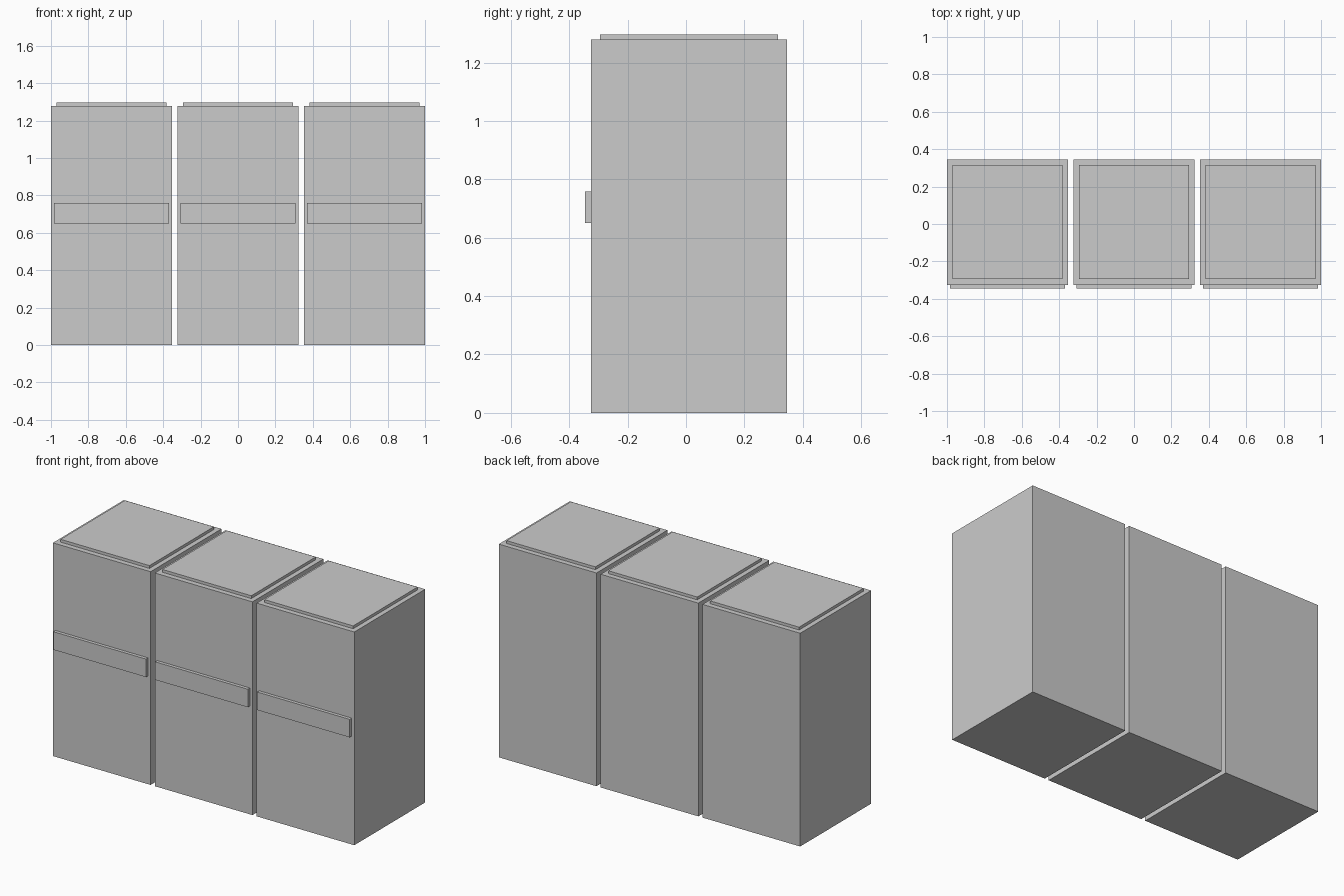
import bpy
import bmesh
from mathutils import Vector

cube = bpy.data.objects.get("Cube")
if cube:
    bpy.data.objects.remove(cube, do_unlink=True)

# Single painted grey
grey = bpy.data.materials.new("light_grey")
grey.use_nodes = True
grey.diffuse_color = (0.6, 0.6, 0.6, 1)
grey.node_tree.nodes["Principled BSDF"].inputs["Base Color"].default_value = grey.diffuse_color


def box(name, low, high):
    """Flat-faced box spanning two opposite corners."""
    low, high = Vector(low), Vector(high)
    bm = bmesh.new()
    bmesh.ops.create_cube(bm, size=1)
    bmesh.ops.scale(bm, vec=high - low, verts=bm.verts)
    bmesh.ops.translate(bm, vec=(low + high) / 2, verts=bm.verts)
    mesh = bpy.data.meshes.new(name)
    bm.to_mesh(mesh)
    bm.free()
    mesh.materials.append(grey)
    obj = bpy.data.objects.new(name, mesh)
    bpy.context.collection.objects.link(obj)
    return obj


PITCH = 0.676      # spacing between cabinets
FRONT, BACK = -0.326, 0.346
TOP = 1.279

for side, label in zip((-1, 0, 1), ("right", "middle", "left")):
    x = side * PITCH
    # Cabinet body
    box(f"{label}_cabinet", (x - 0.324, FRONT, 0), (x + 0.324, BACK, TOP))
    # Raised top panel
    box(f"{label}_top_panel", (x - 0.295, FRONT + 0.031, TOP), (x + 0.295, BACK - 0.031, TOP + 0.017))
    # Front band
    box(f"{label}_front_band", (x - 0.307, FRONT - 0.02, 0.65), (x + 0.307, FRONT, 0.758))
